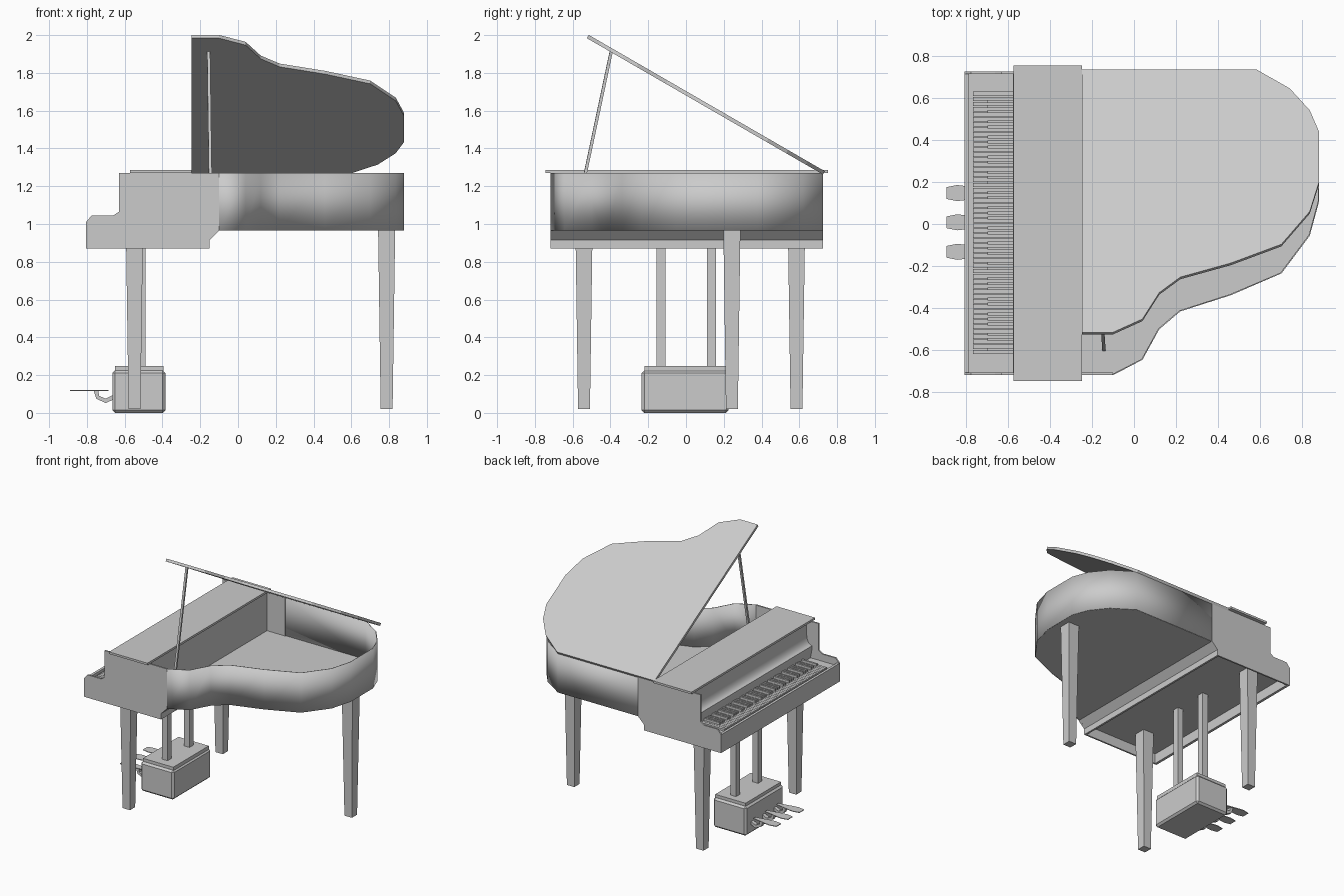
import bpy, bmesh, math
from mathutils import Matrix, Vector

cube = bpy.data.objects.get("Cube")
if cube:
    bpy.data.objects.remove(cube, do_unlink=True)

grey = bpy.data.materials.new("plain_grey")
grey.use_nodes = True
COLOUR = (0.6, 0.6, 0.6, 1)
grey.diffuse_color = COLOUR
grey.node_tree.nodes["Principled BSDF"].inputs["Base Color"].default_value = COLOUR


def finish(name, bm):
    bmesh.ops.recalc_face_normals(bm, faces=bm.faces)
    mesh = bpy.data.meshes.new(name)
    bm.to_mesh(mesh)
    bm.free()
    mesh.materials.append(grey)
    obj = bpy.data.objects.new(name, mesh)
    bpy.context.collection.objects.link(obj)
    return obj


def add_box(bm, lo, hi, taper=1.0):
    """Box between two corners; taper scales the bottom end."""
    lo, hi = Vector(lo), Vector(hi)
    mid = (lo + hi) / 2
    for v in bmesh.ops.create_cube(bm, size=1)["verts"]:
        k = taper if v.co.z < 0 else 1
        v.co = mid + Vector((v.co.x * k, v.co.y * k, v.co.z)) * (hi - lo)


def box(name, lo, hi, taper=1.0, bevel=0):
    bm = bmesh.new()
    add_box(bm, lo, hi, taper)
    if bevel:
        bmesh.ops.bevel(bm, geom=bm.edges[:], offset=bevel, segments=1, affect="EDGES")
    return finish(name, bm)


def add_prism(bm, points, offset):
    """Extrude a closed outline of 3D points along an offset."""
    face = bm.faces.new([bm.verts.new(p) for p in points])
    ext = bmesh.ops.extrude_face_region(bm, geom=[face])
    bm.faces.ensure_lookup_table()
    bmesh.ops.translate(bm, vec=offset,
                        verts=[g for g in ext["geom"] if isinstance(g, bmesh.types.BMVert)])


def plan(name, outline, z, depth):
    bm = bmesh.new()
    add_prism(bm, [(x, y, z) for x, y in outline], (0, 0, depth))
    return finish(name, bm)


def side_profile(name, profile, y0, y1):
    bm = bmesh.new()
    add_prism(bm, [(x, y0, z) for x, z in profile], (0, y1 - y0, 0))
    return finish(name, bm)


def smooth(obj, angle):
    bpy.ops.object.select_all(action="DESELECT")
    obj.select_set(True)
    bpy.context.view_layer.objects.active = obj
    bpy.ops.object.shade_smooth_by_angle(angle=math.radians(angle))


# Curved case outline, from the bass side around the tail
BACK, SIDE, TOP = 0.725, 0.718, 1.27
curve = [(-0.1, -SIDE), (0.04, -0.645), (0.12, -0.5), (0.22, -0.415), (0.46, -0.338),
         (0.7, -0.235), (0.835, -0.055), (0.88, 0.11), (0.88, 0.38), (0.835, 0.5),
         (0.74, 0.62), (0.58, BACK), (-0.1, BACK)]

# Thin rim wall
bm = bmesh.new()
rows = [[bm.verts.new((x, y, z)) for x, y in curve] for z in (0.965, TOP)]
for i in range(len(curve) - 1):
    bm.faces.new((rows[0][i], rows[0][i + 1], rows[1][i + 1], rows[1][i]))
rim = finish("case_rim", bm)
mod = rim.modifiers.new("thickness", "SOLIDIFY")
mod.thickness, mod.offset = 0.006, -1
smooth(rim, 32)

# Soundboard floor
plan("soundboard", [(-0.56, -SIDE + 0.003)] +
     [(x - 0.003 if x > 0.5 else x, y * 0.996) for x, y in curve] +
     [(-0.56, BACK - 0.003)], 0.965, 0.012)

# Stepped side cheeks
cheek = [(-0.805, 0.87), (-0.805, 1.01), (-0.775, 1.045), (-0.66, 1.045), (-0.63, 1.065),
         (-0.63, TOP), (-0.1, TOP), (-0.1, 0.965), (-0.15, 0.915), (-0.15, 0.87)]
side_profile("right_cheek", cheek, -SIDE, -SIDE + 0.012)
side_profile("left_cheek", cheek, BACK - 0.012, BACK)

# Key bed: front rail, back beam and recessed panel
IN0, IN1 = -SIDE + 0.01, BACK - 0.01
box("front_rail", (-0.805, IN0, 0.87), (-0.785, IN1, 1.01))
side_profile("back_beam", [(-0.165, 0.87), (-0.15, 0.87), (-0.15, 0.915),
                           (-0.1, 0.966), (-0.165, 0.966)], IN0, IN1)
box("key_bed", (-0.79, IN0, 0.945), (-0.15, IN1, 0.966))
box("key_frame", (-0.79, IN0, 0.966), (-0.54, IN1, 0.99))

# Keys
bm = bmesh.new()
Y0, Y1, WHITE = -0.62, 0.63, 52
pitch = (Y1 - Y0) / WHITE
for i in range(WHITE):
    y = Y0 + i * pitch
    add_box(bm, (-0.765, y + 0.0015, 0.985), (-0.56, y + pitch - 0.0015, 1.005))
finish("white_keys", bm)
bm = bmesh.new()
for i in range(1, WHITE):
    if i % 7 not in (2, 5):
        y = Y0 + i * pitch
        add_box(bm, (-0.697, y - 0.007, 0.995), (-0.56, y + 0.007, 1.022))
finish("black_keys", bm)

# Fallboard with a concave sweep and a lower lip
hollow = [(-0.575 + 0.045 * math.sin(math.radians(a)), 1.085 + 0.07 * (1 - math.cos(math.radians(a))))
          for a in range(0, 91, 15)]
fall = side_profile("fallboard", [(-0.5, 0.98), (-0.56, 0.98), (-0.575, 1.06)] + hollow +
                    [(-0.53, TOP), (-0.5, TOP)], IN0, IN1)
smooth(fall, 30)

# Inner wall and fixed front lid
box("inner_wall", (-0.265, IN0, 0.97), (-0.253, IN1, TOP))
box("front_lid", (-0.573, -0.745, TOP), (-0.247, 0.753, 1.286))

# Raised main lid, hinged on the straight side
lid = plan("main_lid", [(-0.247, -SIDE)] + curve[:-1] + [(-0.247, BACK)], 0, 0.02)
hinge = Vector((0, BACK, 1.262))
lid.data.transform(Matrix.Translation(hinge) @ Matrix.Rotation(math.radians(-30), 4, "X")
                   @ Matrix.Translation((0, -BACK, 0)))

# Prop stick
foot, head = Vector((-0.143, -0.595, 0.975)), Vector((-0.156, -0.395, 1.918))
bm = bmesh.new()
add_box(bm, (-0.008, -0.008, 0), (0.008, 0.008, (head - foot).length))
bm.transform(Matrix.Translation(foot) @ (head - foot).to_track_quat("Z", "X").to_matrix().to_4x4())
finish("prop_stick", bm)

# Tapered legs
for name, x, y, top in (("right_front_leg", -0.548, -0.54, 0.95),
                        ("left_front_leg", -0.548, 0.585, 0.95),
                        ("tail_leg", 0.787, 0.243, 0.966)):
    box(name, (x - 0.045, y - 0.045, 0.02), (x + 0.045, y + 0.045, top), taper=0.7)

# Pedal box and posts
box("pedal_box", (-0.665, -0.235, 0), (-0.385, 0.225, 0.225), bevel=0.014)
box("pedal_box_cap", (-0.652, -0.22, 0.22), (-0.395, 0.21, 0.248))
for name, y in (("right_post", -0.132), ("left_post", 0.135)):
    box(name, (-0.536, y - 0.024, 0.24), (-0.489, y + 0.024, 0.95))

# Pedals on bent arms
paddle = [(-0.89, -0.028), (-0.84, -0.038), (-0.805, -0.034), (-0.685, -0.012)]
paddle += [(x, -y) for x, y in reversed(paddle)]
arm = [(-0.765, 0.12), (-0.75, 0.075), (-0.7, 0.052), (-0.65, 0.075),
       (-0.65, 0.1), (-0.7, 0.075), (-0.735, 0.09), (-0.74, 0.12)]
for side, y in (("right", -0.132), ("middle", 0.008), ("left", 0.147)):
    plan(side + "_pedal", [(px, py + y) for px, py in paddle], 0.117, 0.005)
    side_profile(side + "_pedal_arm", arm, y - 0.014, y + 0.014)
